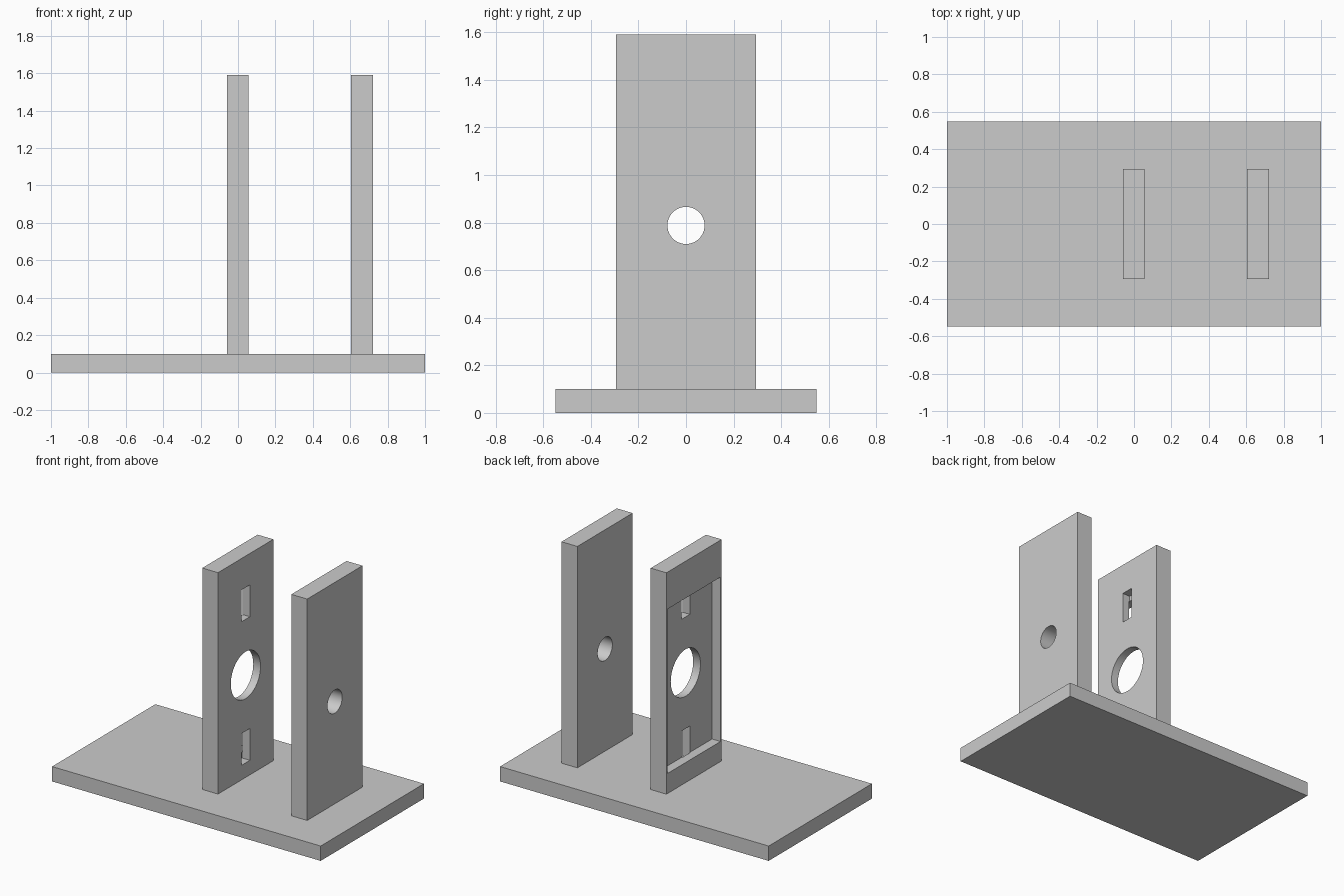
import bpy
import math

cube = bpy.data.objects.get("Cube")
if cube:
    bpy.data.objects.remove(cube, do_unlink=True)

grey = bpy.data.materials.new("plain grey")
grey.use_nodes = True
colour = (0.6, 0.6, 0.6, 1)
grey.diffuse_color = colour
grey.node_tree.nodes["Principled BSDF"].inputs["Base Color"].default_value = colour


def box(name, low, high):
    """Box between two opposite corners."""
    centre = [(a + b) / 2 for a, b in zip(low, high)]
    bpy.ops.mesh.primitive_cube_add(size=1, location=centre)
    ob = bpy.context.object
    ob.name = name
    ob.scale = [b - a for a, b in zip(low, high)]
    bpy.ops.object.transform_apply(location=False, rotation=False, scale=True)
    ob.data.materials.append(grey)
    return ob


def bore(name, x, z, radius):
    """Round cutter lying along x."""
    bpy.ops.mesh.primitive_cylinder_add(vertices=64, radius=radius, depth=0.4,
                                        location=(x, 0, z),
                                        rotation=(0, math.pi / 2, 0))
    ob = bpy.context.object
    ob.name = name
    ob.data.materials.append(grey)
    return ob


def cut(target, cutters):
    """Subtract the cutters, then remove them."""
    for cutter in cutters:
        cutter.hide_render = True
        mod = target.modifiers.new("cut", "BOOLEAN")
        mod.operation = "DIFFERENCE"
        mod.solver = "EXACT"
        mod.object = cutter
        bpy.ops.object.select_all(action="DESELECT")
        target.select_set(True)
        bpy.context.view_layer.objects.active = target
        bpy.ops.object.modifier_apply(modifier=mod.name)
        bpy.data.objects.remove(cutter, do_unlink=True)
    bpy.ops.object.shade_smooth_by_angle(angle=math.radians(30))


base_top, plate_top = 0.1, 1.59
half_width = 0.294
axis_z = 0.788

# Base
box("base_plate", (-1, -0.549, 0), (1, 0.549, base_top))

# Middle upright: shallow tray on its right-hand side, round window, two slots
mid_low, mid_high, tray_floor = -0.06, 0.057, 0.003
middle = box("middle_upright", (mid_low, -half_width, base_top),
             (mid_high, half_width, plate_top))
cutters = [
    box("tray_cutter", (mid_low - 0.1, -0.281, axis_z - 0.553),
        (tray_floor, 0.281, axis_z + 0.553)),
    bore("window_cutter", 0, axis_z, 0.158),
]
for side in (-1, 1):
    z = axis_z + side * 0.483
    cutters.append(box("slot_cutter", (tray_floor - 0.004, -0.045, z - 0.107),
                       (mid_high + 0.1, 0.045, z + 0.107)))
cut(middle, cutters)

# Outer upright with a small bore
outer = box("outer_upright", (0.603, -half_width, base_top),
            (0.721, half_width, plate_top))
cut(outer, [bore("bore_cutter", 0.662, axis_z, 0.078)])
